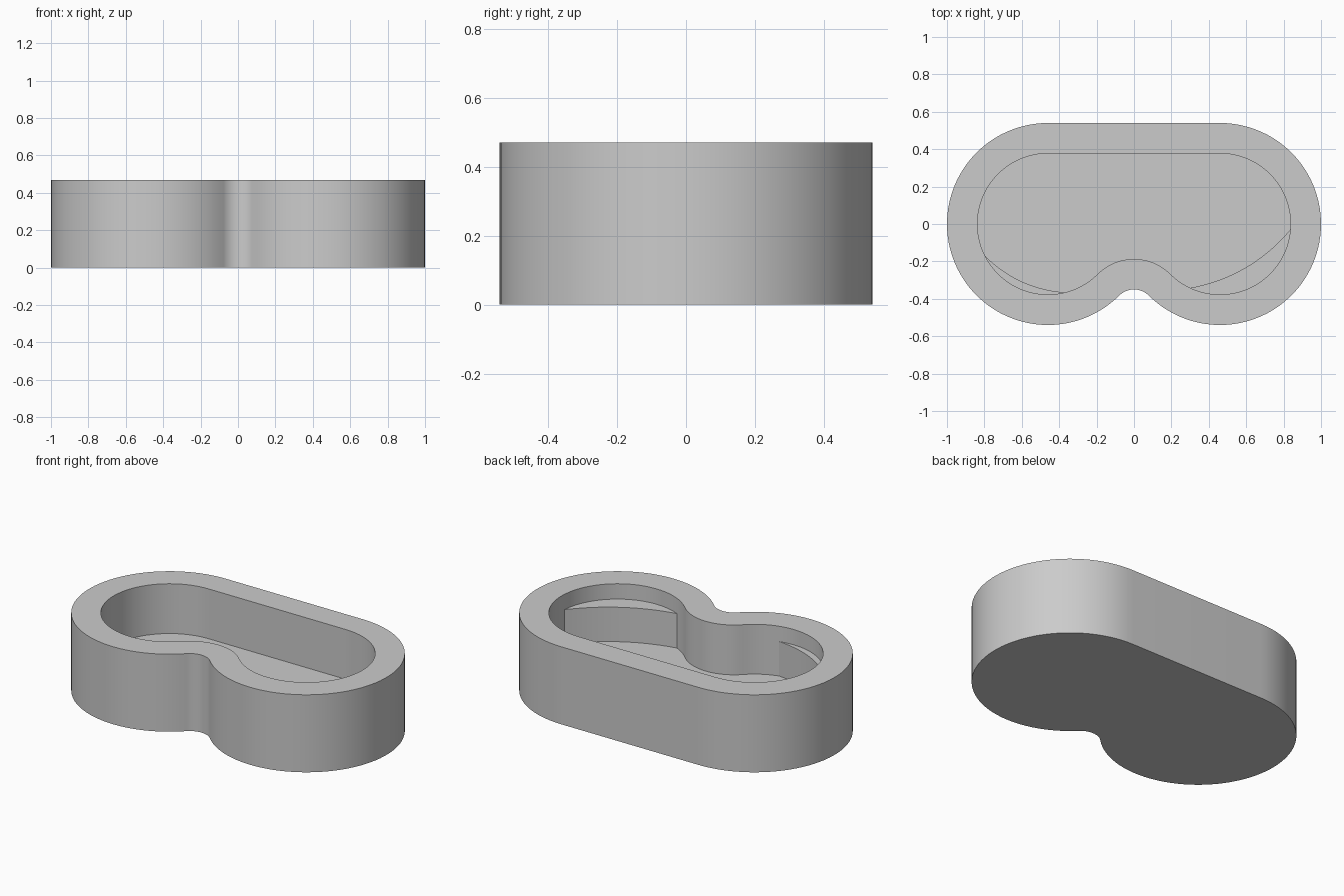
import bpy, bmesh
from math import sin, cos, atan2, radians, pi, hypot

cube = bpy.data.objects.get("Cube")
if cube:
    bpy.data.objects.remove(cube)

HEIGHT, FLOOR, STEP = 0.47, 0.168, 0.377
LOBE_X, LOBE_R = 0.46, 0.54
NOTCH_Y, NOTCH_R = -0.462, 0.112
WALL = 0.163

grey = bpy.data.materials.new("plain grey")
grey.use_nodes = True
grey.diffuse_color = (0.6, 0.6, 0.6, 1)
grey.node_tree.nodes["Principled BSDF"].inputs["Base Color"].default_value = (0.6, 0.6, 0.6, 1)


def arc(cx, cy, r, a0, a1, n):
    angles = [a0 + (a1 - a0) * i / n for i in range(n + 1)]
    return [(cx + r * cos(a), cy + r * sin(a)) for a in angles]


def outline(inset):
    """Two round lobes, straight back, filleted notch at the front."""
    t = atan2(-NOTCH_Y, LOBE_X)
    left = arc(-LOBE_X, 0, LOBE_R - inset, pi / 2, 2 * pi - t, 56)
    notch = arc(0, NOTCH_Y, NOTCH_R + inset, pi - t, t, 24)
    right = arc(LOBE_X, 0, LOBE_R - inset, t - pi, pi / 2, 56)
    return left + notch[1:-1] + right


def finish(name, bm):
    bmesh.ops.recalc_face_normals(bm, faces=bm.faces)
    mesh = bpy.data.meshes.new(name)
    bm.to_mesh(mesh)
    bm.free()
    mesh.materials.append(grey)
    obj = bpy.data.objects.new(name, mesh)
    bpy.context.collection.objects.link(obj)
    bpy.ops.object.select_all(action='DESELECT')
    obj.select_set(True)
    bpy.context.view_layer.objects.active = obj
    bpy.ops.object.shade_smooth_by_angle(angle=radians(30))


def ring(bm, points, z):
    return [bm.verts.new((x, y, z)) for x, y in points]


def skin(bm, rings):
    """Join successive rings with quads and cap both ends."""
    for a, b in zip(rings, rings[1:]):
        for i in range(len(a)):
            j = (i + 1) % len(a)
            bm.faces.new((a[i], a[j], b[j], b[i]))
    bm.faces.new(rings[0])
    bm.faces.new(rings[-1])


# Tray body: outer wall, rim, inner wall and pocket floor
bm = bmesh.new()
outer, inner = outline(0), outline(WALL)
skin(bm, [ring(bm, outer, 0), ring(bm, outer, HEIGHT),
          ring(bm, inner, HEIGHT), ring(bm, inner, FLOOR)])
finish("tray_body", bm)


# Raised ledges: bowed front edge, back sunk into the tray wall
def ledge(name, cx, a0, a1, bow):
    r = LOBE_R - WALL
    a0, a1 = radians(a0), radians(a1)
    wall = arc(cx, 0, r + 0.02, a0, a1, 24)
    (x0, y0), (x1, y1) = [(cx + r * cos(a), r * sin(a)) for a in (a1, a0)]
    dx, dy = x1 - x0, y1 - y0
    length = hypot(dx, dy)
    edge = []
    for i in range(21):
        t = i / 20
        h = bow * 4 * t * (1 - t) / length
        edge.append((x0 + dx * t - dy * h, y0 + dy * t + dx * h))
    bm = bmesh.new()
    skin(bm, [ring(bm, wall + edge, FLOOR - 0.02), ring(bm, wall + edge, STEP)])
    finish(name, bm)


ledge("large_ledge", LOBE_X, -115, -4.6, 0.055)
ledge("small_ledge", -LOBE_X, 207, 284, 0.043)
